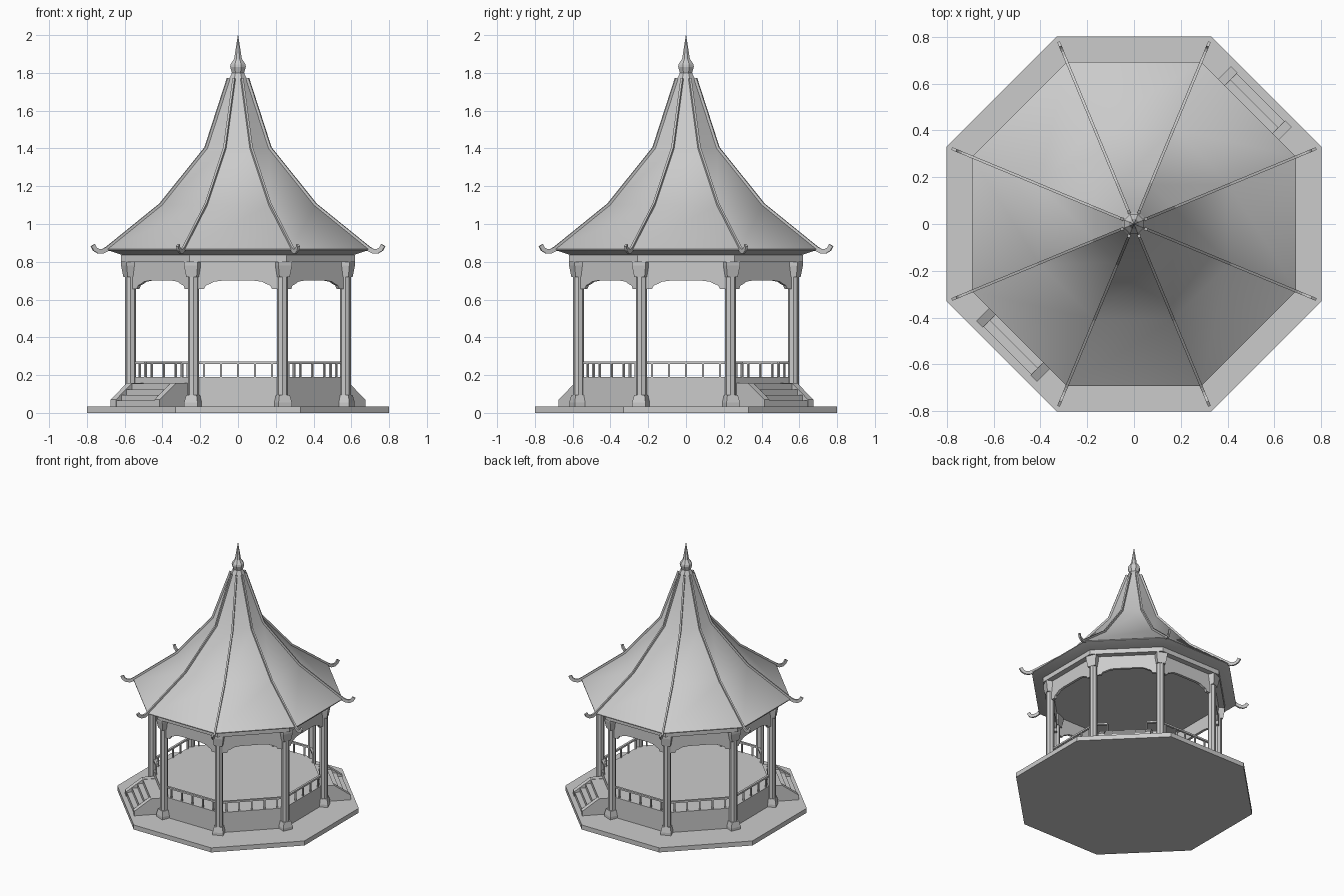
import bpy, bmesh, math
from mathutils import Matrix, Vector

if "Cube" in bpy.data.objects:
    bpy.data.objects.remove(bpy.data.objects["Cube"])

stone = bpy.data.materials.new("grey_stone")
stone.diffuse_color = (0.6, 0.6, 0.6, 1)
stone.use_nodes = True
stone.node_tree.nodes["Principled BSDF"].inputs["Base Color"].default_value = stone.diffuse_color
STEP = math.pi / 4
HALF = math.pi / 8
COS = math.cos(HALF)
POST_R = 0.615            # columns stand on this radius
WALL = POST_R * COS       # distance from the centre to a side


def finish(bm, name, smooth=False):
    bmesh.ops.recalc_face_normals(bm, faces=bm.faces)
    me = bpy.data.meshes.new(name)
    bm.to_mesh(me)
    bm.free()
    ob = bpy.data.objects.new(name, me)
    me.materials.append(stone)
    bpy.context.collection.objects.link(ob)
    if smooth:
        bpy.ops.object.select_all(action='DESELECT')
        ob.select_set(True)
        bpy.context.view_layer.objects.active = ob
        bpy.ops.object.shade_smooth_by_angle(angle=math.radians(32))
    return ob


def lathe(bm, profile, sides=8, turn=HALF, mat=Matrix()):
    """Closed stack of regular polygons from (radius, z) pairs."""
    rings = []
    for r, z in profile:
        rings.append([bm.verts.new(mat @ Vector((r * math.cos(turn + i * math.tau / sides),
                                                 r * math.sin(turn + i * math.tau / sides), z)))
                      for i in range(sides)])
    for a, b in zip(rings, rings[1:]):
        for i in range(sides):
            j = (i + 1) % sides
            bm.faces.new((a[i], a[j], b[j], b[i]))
    bm.faces.new(rings[0])
    bm.faces.new(rings[-1])


def box(bm, lo, hi, mat):
    size = Vector(hi) - Vector(lo)
    mid = (Vector(hi) + Vector(lo)) / 2
    bmesh.ops.create_cube(bm, size=1, matrix=mat @ Matrix.Translation(mid) @ Matrix.Diagonal((*size, 1)))


def prism(bm, pts, axis, lo, hi, mat):
    """Extrude an outline along local x (axis 0) or y (axis 1)."""
    def place(p, d):
        return mat @ Vector((d, p[0], p[1]) if axis == 0 else (p[0], d, p[1]))
    a = [bm.verts.new(place(p, lo)) for p in pts]
    b = [bm.verts.new(place(p, hi)) for p in pts]
    for i in range(len(pts)):
        j = (i + 1) % len(pts)
        bm.faces.new((a[i], a[j], b[j], b[i]))
    bm.faces.new(a)
    bm.faces.new(b[::-1])


def side(k):              # local x points out of side k
    return Matrix.Rotation(k * STEP, 4, 'Z')


def corner(k):            # local x points out of corner k
    return Matrix.Rotation(k * STEP + HALF, 4, 'Z')


STAIR_SIDES = (1, 5)

# Ground slab and raised floor
for name, r, z0, z1 in (("ground_slab", 0.866, 0, 0.035), ("raised_floor", 0.61, 0.035, 0.19)):
    bm = bmesh.new()
    lathe(bm, [(r, z0), (r, z1)])
    finish(bm, name)

# Columns with tapered square feet and capitals
shafts, feet, caps = bmesh.new(), bmesh.new(), bmesh.new()
for k in range(8):
    m = corner(k) @ Matrix.Translation((POST_R, 0, 0))
    lathe(shafts, [(0.029, 0.08), (0.029, 0.74)], mat=m)
    lathe(feet, [(0.054, 0.035), (0.054, 0.055), (0.042, 0.095)], 4, math.pi / 4, m)
    lathe(caps, [(0.042, 0.72), (0.055, 0.78), (0.055, 0.80)], 4, math.pi / 4, m)
finish(shafts, "column_shafts")
finish(feet, "column_feet")
finish(caps, "column_capitals")

# Scalloped friezes between the columns
half = [(0.225, 0.655), (0.18, 0.655), (0.17, 0.675), (0.15, 0.682),
        (0.125, 0.695), (0.085, 0.70)]
outline = half + [(-x, z) for x, z in reversed(half)] + [(-0.225, 0.805), (0.225, 0.805)]
bm = bmesh.new()
for k in range(8):
    prism(bm, outline, 0, WALL - 0.01, WALL + 0.01, side(k))
finish(bm, "friezes")

# Railings, left open in front of the stairs
bm = bmesh.new()
for k in range(8):
    m = side(k)
    d = WALL - 0.012
    gate = k in STAIR_SIDES
    for a, b in (((-0.225, -0.137), (0.137, 0.225)) if gate else ((-0.225, 0.225),)):
        box(bm, (d - 0.008, a, 0.26), (d + 0.008, b, 0.273), m)
    for y in ((-0.137, 0.137) if gate else (-0.18, -0.09, 0, 0.09, 0.18)):
        box(bm, (d - 0.005, y - 0.005, 0.185), (d + 0.005, y + 0.005, 0.262), m)
finish(bm, "railings")

# Stairs with sloping cheek walls
steps, cheeks = bmesh.new(), bmesh.new()
step_line = [(0.55, 0.03)]
for i in range(4):
    d = 0.765 - 0.038 * i
    step_line += [(d, 0.035 + 0.03 * i), (d, 0.065 + 0.03 * i)]
step_line.append((0.55, 0.155))
cheek_line = [(0.55, 0.03), (0.77, 0.03), (0.77, 0.07), (0.65, 0.157), (0.55, 0.157)]
for k in STAIR_SIDES:
    prism(steps, step_line, 1, -0.15, 0.15, side(k))
    for s in (-1, 1):
        prism(cheeks, cheek_line, 1, s * 0.144, s * 0.184, side(k))
finish(steps, "stair_steps")
finish(cheeks, "stair_cheeks")

# Ring beam and ceiling
bm = bmesh.new()
lathe(bm, [(0.67, 0.80), (0.67, 0.835)])
finish(bm, "ceiling_beam")

# Swept roof
hip = [(0.75, 0.868), (0.44, 1.10), (0.18, 1.40), (0.05, 1.77)]
bm = bmesh.new()
lathe(bm, [(0.66, 0.835), (0.75, 0.862)] + hip)
finish(bm, "roof", smooth=True)

# Hip ridges ending in upturned hooks
path = hip[::-1] + [(0.775, 0.856), (0.80, 0.856), (0.82, 0.867), (0.832, 0.888)]
bm = bmesh.new()
for k in range(8):
    m = corner(k)
    rings = []
    for i, (r, z) in enumerate(path):
        p = Vector((r, z))
        t = (Vector(path[min(i + 1, len(path) - 1)]) - Vector(path[max(i - 1, 0)])).normalized()
        n = Vector((-t.y, t.x))
        h = 0.012
        rings.append([bm.verts.new(m @ Vector((p.x + n.x * h * u, w * 0.006, p.y + n.y * h * u)))
                      for u, w in ((-1, -1), (-1, 1), (1, 1), (1, -1))])
    for a, b in zip(rings, rings[1:]):
        for i in range(4):
            j = (i + 1) % 4
            bm.faces.new((a[i], a[j], b[j], b[i]))
    bm.faces.new(rings[0])
    bm.faces.new(rings[-1])
finish(bm, "hip_ridges")

# Finial
bm = bmesh.new()
lathe(bm, [(0.055, 1.76), (0.035, 1.80), (0.045, 1.832), (0.043, 1.845), (0.022, 1.875), (0.001, 2.0)])
finish(bm, "finial")
